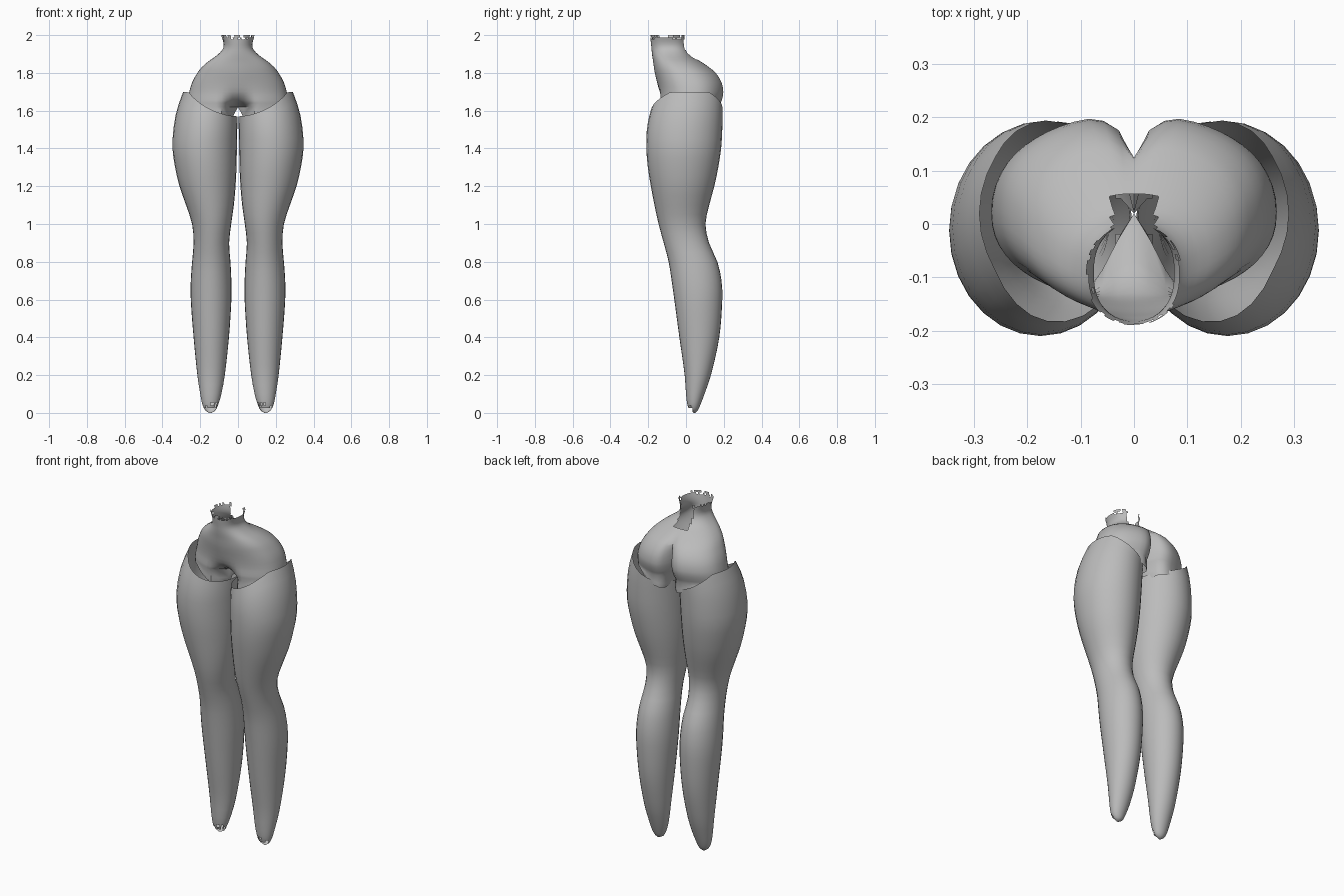
import bpy, bmesh, math, random

if "Cube" in bpy.data.objects:
    bpy.data.objects.remove(bpy.data.objects["Cube"])

random.seed(4)
grey = bpy.data.materials.new("plain grey")
grey.diffuse_color = (0.5, 0.5, 0.5, 1)
grey.use_nodes = True
grey.node_tree.nodes["Principled BSDF"].inputs["Base Color"].default_value = grey.diffuse_color


def sample(keys, z):
    """Smoothly interpolate rows (z, a, b, ...) at height z, rows sorted upward."""
    z = min(max(z, keys[0][0]), keys[-1][0])
    i = max(j for j in range(len(keys) - 1) if keys[j][0] <= z)
    p = [keys[max(i - 1, 0)], keys[i], keys[i + 1], keys[min(i + 2, len(keys) - 1)]]
    h = p[2][0] - p[1][0]
    t = (z - p[1][0]) / h
    out = []
    for c in range(1, len(keys[0])):
        m1 = (p[2][c] - p[0][c]) / (p[2][0] - p[0][0]) * h
        m2 = (p[3][c] - p[1][c]) / (p[3][0] - p[1][0]) * h
        out.append((2*t**3 - 3*t*t + 1) * p[1][c] + (t**3 - 2*t*t + t) * m1
                   + (3*t*t - 2*t**3) * p[2][c] + (t**3 - t*t) * m2)
    return out


def skin(name, rows, closed, drop, mirror):
    """Quad skin over rows of points; drop(face centre) removes ragged faces."""
    bm = bmesh.new()
    grid = [[bm.verts.new(p) for p in r] for r in rows]
    n = len(rows[0])
    for a, b in zip(grid, grid[1:]):
        for i in range(n if closed else n - 1):
            j = (i + 1) % n
            bm.faces.new((a[i], a[j], b[j], b[i]))
    bmesh.ops.remove_doubles(bm, verts=bm.verts, dist=0.0004)
    if mirror:
        other = bmesh.ops.duplicate(bm, geom=bm.verts[:] + bm.edges[:] + bm.faces[:])["geom"]
        for v in other:
            if isinstance(v, bmesh.types.BMVert):
                v.co.x *= -1
        bmesh.ops.reverse_faces(bm, faces=[f for f in other if isinstance(f, bmesh.types.BMFace)])
        bmesh.ops.remove_doubles(bm, verts=bm.verts, dist=0.0004)
    gone = [f for f in bm.faces if drop(f.calc_center_median())]
    bmesh.ops.delete(bm, geom=gone, context='FACES')
    bmesh.ops.recalc_face_normals(bm, faces=bm.faces)
    me = bpy.data.meshes.new(name)
    bm.to_mesh(me)
    bm.free()
    me.materials.append(grey)
    ob = bpy.data.objects.new(name, me)
    bpy.context.collection.objects.link(ob)
    bpy.ops.object.select_all(action='DESELECT')
    ob.select_set(True)
    bpy.context.view_layer.objects.active = ob
    bpy.ops.object.shade_smooth_by_angle(angle=math.radians(50))
    return ob


# Leg outline: z, inner x, outer x, front y, back y
LEG = [
    (0.0, 0.14, 0.155, 0.035, 0.05), (0.012, 0.12, 0.172, 0.02, 0.062),
    (0.04, 0.106, 0.187, 0.008, 0.075), (0.1, 0.088, 0.2, 0.0, 0.098),
    (0.2, 0.07, 0.215, -0.007, 0.132), (0.4, 0.048, 0.235, -0.035, 0.176),
    (0.6, 0.035, 0.25, -0.062, 0.192), (0.7, 0.035, 0.25, -0.076, 0.188),
    (0.8, 0.04, 0.243, -0.092, 0.166), (0.9, 0.047, 0.235, -0.118, 0.122),
    (1.0, 0.036, 0.243, -0.145, 0.103), (1.1, 0.022, 0.275, -0.167, 0.123),
    (1.2, 0.013, 0.31, -0.186, 0.15), (1.3, 0.008, 0.333, -0.202, 0.171),
    (1.4, 0.006, 0.347, -0.21, 0.186), (1.5, 0.004, 0.342, -0.207, 0.192),
    (1.6, 0.003, 0.325, -0.187, 0.194), (1.7, 0.003, 0.29, -0.15, 0.19)]


def rim(x):
    """Height of the leg's top edge, rising outward."""
    return 1.57 + 0.13 * min(abs(x) / 0.29, 1) ** 1.8


def leg(name, side):
    n = 28
    heights = [0.0, 0.012, 0.025, 0.04, 0.055, 0.075, 0.1, 0.15] + [0.2 + 0.05 * i for i in range(26)]

    def point(z, i):
        xi, xo, yf, yb = sample(LEG, z)
        a = 2 * math.pi * i / n
        return (side * ((xi + xo) / 2 + (xo - xi) / 2 * math.cos(a)),
                (yf + yb) / 2 + (yb - yf) / 2 * math.sin(a), z)
    rows = [[(side * 0.148, 0.042, 0.0)] * n]
    rows += [[point(z, i) for i in range(n)] for z in heights]
    # upper rows gradually follow the slanted rim
    for k in (0.25, 0.5, 0.75, 1):
        rows.append([point(1.45 + (rim(point(1.62, i)[0]) - 1.45) * k, i) for i in range(n)])
    # torn opening at the front of the tip
    return skin(name, rows, True,
                lambda c: c.y < 0.036 and c.z < 0.03 + random.choice((0, 0, 0.022)), False)


leg("right_leg", 1)
leg("left_leg", -1)

# Pelvis outline: z, half width, front y, back y, middle front y, middle back y
PELVIS = [
    (1.62, 0.268, -0.14, 0.185, 0.0, 0.04),
    (1.64, 0.267, -0.145, 0.193, -0.07, 0.07), (1.67, 0.264, -0.145, 0.203, -0.115, 0.09),
    (1.7, 0.258, -0.145, 0.207, -0.138, 0.105), (1.75, 0.243, -0.152, 0.198, -0.153, 0.118),
    (1.8, 0.215, -0.163, 0.167, -0.165, 0.125), (1.83, 0.192, -0.168, 0.128, -0.17, 0.112),
    (1.86, 0.158, -0.172, 0.08, -0.174, 0.077), (1.885, 0.122, -0.176, 0.035, -0.178, 0.035),
    (1.91, 0.093, -0.18, 0.012, -0.181, 0.012), (1.935, 0.077, -0.183, 0.003, -0.183, 0.003),
    (1.96, 0.077, -0.186, 0.0, -0.186, 0.0), (2.0, 0.09, -0.19, 0.0, -0.19, 0.0)]
STEPS = 28


def pelvis_point(z, i):
    w, yf, yb, mf, mb = sample(PELVIS, z)
    a = math.pi * (i / STEPS - 0.5)
    x = w * math.cos(a) if 0 < i < STEPS else 0.0
    y = (yf + yb) / 2 + (yb - yf) / 2 * math.copysign(abs(math.sin(a)) ** 0.85, a)
    t = max(0, 1 - x / 0.1)
    if a < 0:
        y += (mf - yf) * t * t * (3 - 2 * t)      # soft groin
    else:
        y += (mb - yb) * (1 - math.sqrt(1 - t * t))  # rounded cleft
    return x, y, z


rows = []
# hidden thigh lobes tucked under the leg rims
for inset, down in ((0.035, 0.025), (0.025, 0.0)):
    row = []
    for i in range(STEPS + 1):
        x, y, z = pelvis_point(1.625, i)
        x = max(x, inset)
        row.append((x, y, min(rim(x) - down, 1.617)))
    rows.append(row)
base = [pelvis_point(1.62, i) for i in range(STEPS + 1)]
base[0] = base[-1] = (0, 0.02, 1.62)              # crotch
rows.append(base)
for z in (1.64, 1.655, 1.67, 1.685, 1.7, 1.725, 1.75, 1.775, 1.8, 1.815, 1.83, 1.845, 1.86,
          1.872, 1.885, 1.897, 1.91, 1.922, 1.935, 1.95, 1.965, 1.977, 1.988, 2.0):
    rows.append([pelvis_point(z, i) for i in range(STEPS + 1)])


def torn(c):
    # ragged waist edge and the notch in the small of the back
    if c.z > 1.965 and random.random() < (0.45 if c.z > 1.985 else 0.15):
        return True
    return c.z > 1.87 and abs(c.x) < 0.04 and c.y > -0.04


skin("pelvis", rows, False, torn, True)
